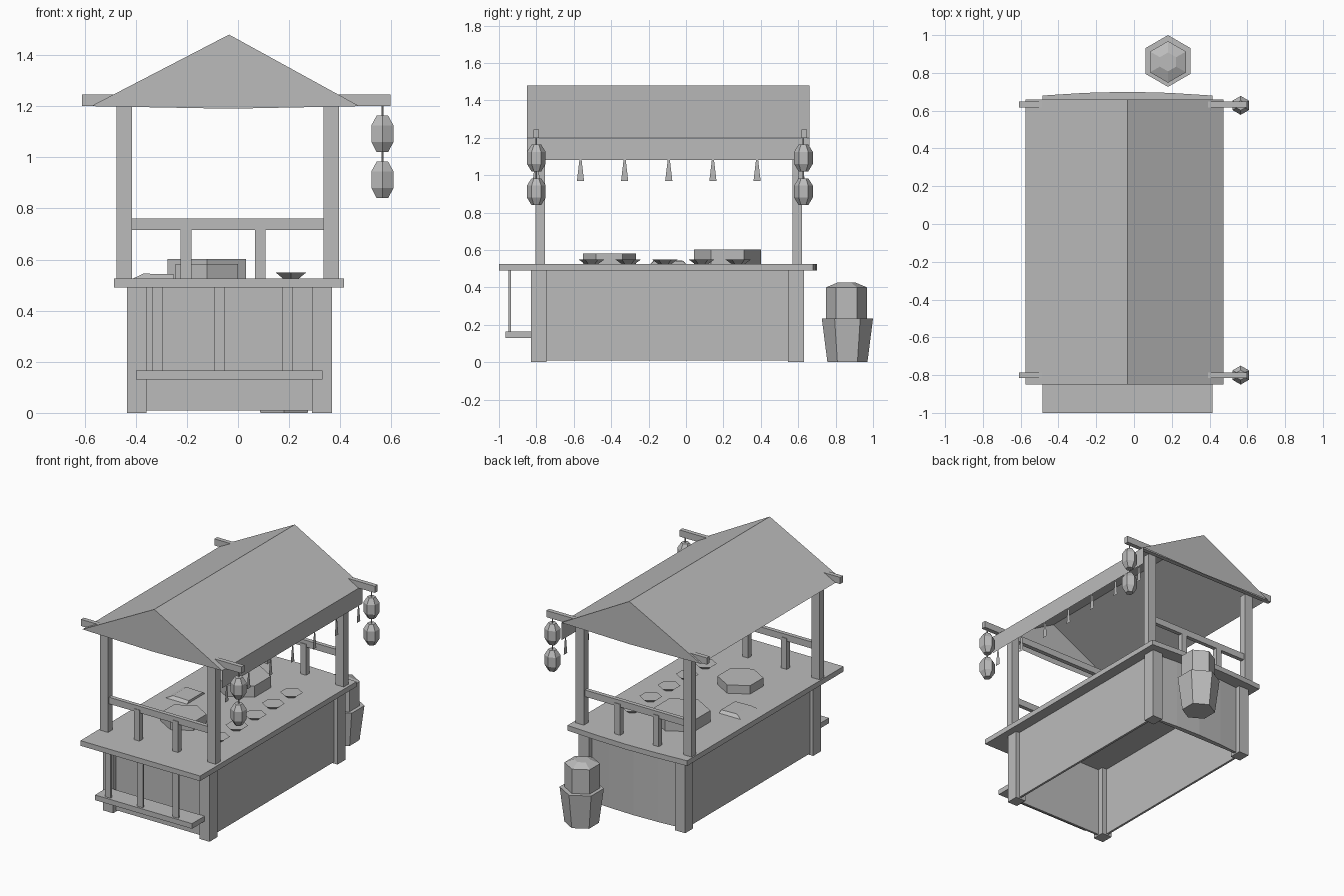
import bpy
from math import pi, sin, cos

cube = bpy.data.objects.get("Cube")
if cube:
    bpy.data.objects.remove(cube, do_unlink=True)

grey = bpy.data.materials.new("plain_grey")
grey.use_nodes = True
grey.diffuse_color = (0.5, 0.5, 0.5, 1)
grey.node_tree.nodes["Principled BSDF"].inputs["Base Color"].default_value = (0.5, 0.5, 0.5, 1)


def make(name, verts, faces):
    mesh = bpy.data.meshes.new(name)
    mesh.from_pydata(verts, [], faces)
    mesh.materials.append(grey)
    obj = bpy.data.objects.new(name, mesh)
    bpy.context.collection.objects.link(obj)
    return obj


def prism(name, outline, z0, z1):
    """Extrude a counter-clockwise plan outline from z0 to z1."""
    n = len(outline)
    verts = [(x, y, z) for z in (z0, z1) for x, y in outline]
    sides = [(i, (i + 1) % n, (i + 1) % n + n, i + n) for i in range(n)]
    return make(name, verts, sides + [tuple(reversed(range(n))), tuple(range(n, 2 * n))])


def box(name, x0, x1, y0, y1, z0, z1):
    return prism(name, [(x0, y0), (x1, y0), (x1, y1), (x0, y1)], z0, z1)


def lathe(name, cx, cy, profile, sides=6):
    """Stack of rings (radius, z), bottom to top, with a corner facing the back."""
    verts = [(cx + r * cos(pi / 2 + 2 * pi * k / sides),
              cy + r * sin(pi / 2 + 2 * pi * k / sides), z)
             for r, z in profile for k in range(sides)]
    faces = [tuple(reversed(range(sides))),
             tuple(range(len(verts) - sides, len(verts)))]
    for j in range(len(profile) - 1):
        for k in range(sides):
            a, b = j * sides + k, j * sides + (k + 1) % sides
            faces.append((a, b, b + sides, a + sides))
    return make(name, verts, faces)


def bowed(x0, x1, y0, y1, bow):
    """Plan rectangle whose back edge bulges by bow."""
    steps = 4
    back = [(x1 + (x0 - x1) * i / steps, y1 + bow * sin(pi * i / steps))
            for i in range(steps + 1)]
    return [(x0, y0), (x1, y0)] + back


# Base: corner legs and four walls, open underneath
for side, x in (("right", -0.435), ("left", 0.29)):
    for end, y in (("front", -0.83), ("back", 0.545)):
        box(f"{end}_{side}_leg", x, x + 0.077, y, y + 0.085, 0, 0.49)
box("right_wall", -0.41, -0.395, -0.79, 0.59, 0.01, 0.49)
box("left_wall", 0.325, 0.34, -0.79, 0.59, 0.01, 0.49)
box("front_wall", -0.40, 0.33, -0.80, -0.785, 0.01, 0.49)
prism("back_wall", bowed(-0.40, 0.33, 0.58, 0.595, 0.02), 0.01, 0.49)

# Counter top
prism("counter", bowed(-0.485, 0.415, -1.0, 0.68, 0.02), 0.49, 0.525)

# Hanging front shelf
box("front_shelf", -0.40, 0.33, -0.965, -0.83, 0.13, 0.165)
for x in (-0.315, -0.072, 0.195):
    box("shelf_hanger", x - 0.021, x + 0.021, -0.95, -0.935, 0.165, 0.49)

# Roof posts, end railings and cross beams
for end, y in (("front", -0.78), ("back", 0.595)):
    for side, x in (("right", -0.445), ("left", 0.365)):
        box(f"{end}_{side}_post", x - 0.031, x + 0.031, y - 0.025, y + 0.025, 0.525, 1.2)
    box(f"{end}_rail", -0.415, 0.335, y - 0.014, y + 0.014, 0.715, 0.76)
    for x in (-0.203, 0.087):
        box(f"{end}_rail_post", x - 0.021, x + 0.021, y - 0.018, y + 0.018, 0.525, 0.735)
for end, y in (("front", -0.80), ("back", 0.633)):
    box(f"{end}_beam", -0.61, 0.597, y - 0.015, y + 0.015, 1.2, 1.245)

# Roof: two slopes and two gables, open underneath
gable = [(-0.575, 1.2), (-0.035, 1.19), (0.475, 1.2), (-0.035, 1.48)]
make("roof", [(x, y, z) for y in (-0.85, 0.66) for x, z in gable],
     [(0, 1, 2, 3), (7, 6, 5, 4), (0, 3, 7, 4), (3, 2, 6, 7)])

# Hanging cloth along the left eave, with tassels
make("eave_cloth", [(0.475, -0.85, 1.08), (0.475, 0.66, 1.08),
                    (0.475, 0.66, 1.2), (0.475, -0.85, 1.2)], [(0, 1, 2, 3)])
for k in range(7):
    y = -0.80 + 0.236 * k
    make("tassel", [(0.475, y - 0.019, 0.97), (0.475, y + 0.019, 0.97),
                    (0.475, y + 0.006, 1.08), (0.475, y - 0.006, 1.08)], [(0, 1, 2, 3)])

# Lantern strings
for y in (-0.80, 0.628):
    lathe("lantern_string", 0.565, y, [(0.004, 0.85), (0.004, 1.2)])
    for z in (0.84, 1.02):
        lathe("lantern", 0.565, y, [(0.026, z), (0.05, z + 0.04),
                                    (0.05, z + 0.105), (0.026, z + 0.143)])

# Barrel with stacked lid behind the stall
lathe("barrel", 0.18, 0.863, [(0.107, 0), (0.137, 0.235)])
lathe("barrel_stack", 0.18, 0.858, [(0.11, 0.235), (0.11, 0.4), (0.05, 0.425)])

# Goods on the counter
lathe("small_hex_box", -0.122, -0.41, [(0.142, 0.525), (0.142, 0.582)])
lathe("large_hex_box", -0.122, 0.222, [(0.178, 0.525), (0.178, 0.602)])
for k in range(5):
    lathe("bowl", 0.207, -0.505 + 0.196 * k, [(0.035, 0.525), (0.07, 0.55)])
make("tray", [(-0.41, -0.19, 0.526), (-0.25, -0.19, 0.526), (-0.25, 0, 0.526), (-0.41, 0, 0.526),
              (-0.37, -0.17, 0.545), (-0.25, -0.17, 0.542), (-0.25, -0.02, 0.542), (-0.37, -0.02, 0.545)],
     [(3, 2, 1, 0), (4, 5, 6, 7), (0, 1, 5, 4), (1, 2, 6, 5), (2, 3, 7, 6), (3, 0, 4, 7)])
